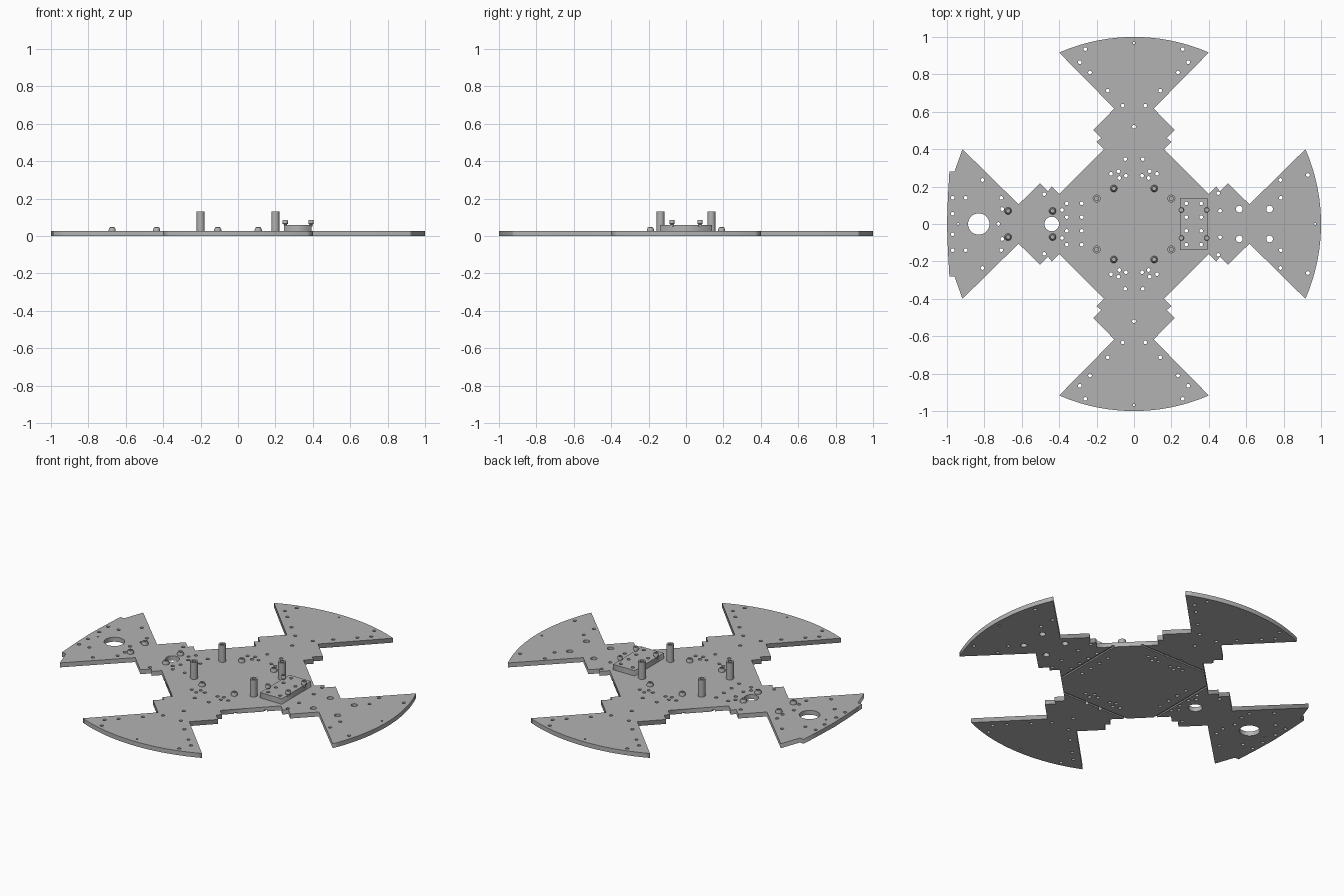
import bpy, bmesh
from math import sin, cos, pi, asin, radians
from mathutils import Matrix

if "Cube" in bpy.data.objects:
    bpy.data.objects.remove(bpy.data.objects["Cube"])

THICK = 0.027
grey = bpy.data.materials.new("plain grey")
grey.use_nodes = True
colour = (0.45, 0.45, 0.45, 1)
grey.diffuse_color = colour
grey.node_tree.nodes["Principled BSDF"].inputs["Base Color"].default_value = colour


def circle(x, y, r, n=14):
    return [(x + r * cos(2 * pi * i / n), y + r * sin(2 * pi * i / n)) for i in range(n)]


def sheet(name, outline, holes, z0, z1):
    """Flat plate with holes, filled from closed outlines."""
    cu = bpy.data.curves.new(name, 'CURVE')
    cu.dimensions = '2D'
    cu.fill_mode = 'BOTH'
    cu.extrude = (z1 - z0) / 2
    for loop in [outline] + holes:
        s = cu.splines.new('POLY')
        s.points.add(len(loop) - 1)
        for p, (x, y) in zip(s.points, loop):
            p.co = (x, y, 0, 1)
        s.use_cyclic_u = True
    tmp = bpy.data.objects.new(name + "_curve", cu)
    bpy.context.collection.objects.link(tmp)
    deps = bpy.context.evaluated_depsgraph_get()
    me = bpy.data.meshes.new_from_object(tmp.evaluated_get(deps))
    bpy.data.objects.remove(tmp)
    bm = bmesh.new()
    bm.from_mesh(me)
    bmesh.ops.remove_doubles(bm, verts=bm.verts, dist=0.0001)
    bmesh.ops.recalc_face_normals(bm, faces=bm.faces)
    bmesh.ops.translate(bm, verts=bm.verts, vec=(0, 0, (z0 + z1) / 2))
    return finish(name, bm, me)


def finish(name, bm, me=None):
    me = me or bpy.data.meshes.new(name)
    bm.to_mesh(me)
    bm.free()
    me.materials.clear()
    me.materials.append(grey)
    ob = bpy.data.objects.new(name, me)
    bpy.context.collection.objects.link(ob)
    return ob


def lathe(name, x, y, profile, n=20):
    """Turned part from (radius, height) pairs."""
    bm = bmesh.new()
    rings = [[bm.verts.new((px, py, z)) for px, py in circle(x, y, r, n)] for r, z in profile]
    for a, b in zip(rings, rings[1:]):
        for i in range(n):
            j = (i + 1) % n
            bm.faces.new((a[i], a[j], b[j], b[i]))
    bm.faces.new(rings[-1])
    bm.faces.new(rings[0][::-1])
    ob = finish(name, bm)
    bpy.context.view_layer.objects.active = ob
    bpy.ops.object.select_all(action='DESELECT')
    ob.select_set(True)
    bpy.ops.object.shade_smooth_by_angle(angle=radians(35))
    return ob


# Outline: one stepped fan arm, turned four times; the left rim has a shallow tab
half_arm = [(0.4, 0.16), (0.44, 0.2), (0.46, 0.175), (0.503, 0.218), (0.617, 0.105)]
rim = asin(0.4)
outline = []
for k in range(4):
    if k == 2:
        arc = [(0.917, -0.4), (0.96, -0.28), (0.987, -0.28), (0.995, -0.14),
               (1, 0), (0.995, 0.14), (0.987, 0.28), (0.96, 0.28), (0.917, 0.4)]
    else:
        arc = [(cos(t), sin(t)) for t in (rim * (i / 12 - 1) for i in range(25))]
    arm = [(x, -y) for x, y in half_arm] + arc + half_arm[::-1]
    c, s = cos(k * pi / 2), sin(k * pi / 2)
    outline += [(x * c - y * s, x * s + y * c) for x, y in arm]

# Holes, given on one side and mirrored
both_arms = [(0.26, 0.935), (0.29, 0.865), (0.235, 0.81), (0.14, 0.713), (0.06, 0.633),
             (0.047, 0.347), (0.123, 0.268), (0.083, 0.282), (0.078, 0.246), (0.043, 0.258)]
sides = [(0.45, 0.165), (0.46, 0.07), (0.785, 0.14), (0.783, 0.235), (0.93, 0.262),
         (-0.81, 0.235), (-0.71, 0.14), (-0.705, 0.08), (-0.48, 0.16), (-0.9, 0.14),
         (-0.97, 0.14), (-0.97, 0.055), (-0.385, 0.075)]
grid = [(x, y) for x in (0.28, 0.36) for y in (-0.11, -0.037, 0.037, 0.11)]
spots = [(sx * x, sy * y) for x, y in both_arms for sx in (1, -1) for sy in (1, -1)]
spots += [(x, sy * y) for x, y in sides for sy in (1, -1)]
spots += grid + [(-x, y) for x, y in grid]
spots += [(0, 0.52), (0, -0.52), (-0.725, 0)]
holes = [circle(x, y, 0.01) for x, y in spots]
holes += [circle(x, y, 0.006) for x, y in [(0, 0.968), (0, -0.968), (0.968, 0), (-0.94, 0)]]
holes += [circle(x, y, 0.018, 20) for x in (0.563, 0.725) for y in (-0.08, 0.08)]
holes += [circle(-0.83, 0, 0.057, 40), circle(-0.44, 0, 0.039, 32)]
plate = sheet("base_plate", outline, holes, 0, THICK)

# Fold grooves across the underside of each arm
bm = bmesh.new()
for k in range(4):
    box = bmesh.ops.create_cube(bm, size=1, matrix=Matrix.Rotation(k * pi / 2, 4, 'Z')
                                @ Matrix.Translation((0.338, 0, 0))
                                @ Matrix.Diagonal((0.013, 0.6, 0.016, 1)))
cutter = finish("groove_cutter", bm)
cutter.hide_render = True
cutter.hide_viewport = True
cut = plate.modifiers.new("grooves", 'BOOLEAN')
cut.operation = 'DIFFERENCE'
cut.solver = 'EXACT'
cut.use_self = True
cut.object = cutter
deps = bpy.context.evaluated_depsgraph_get()
grooved = bpy.data.meshes.new_from_object(plate.evaluated_get(deps))
plate.modifiers.clear()
plate.data = grooved
bpy.data.objects.remove(cutter)

# Raised block on the right arm, with its four pegs
sheet("mount_block", [(0.247, -0.14), (0.392, -0.14), (0.392, 0.14), (0.247, 0.14)],
      [circle(x, y, 0.01) for x, y in grid], THICK, 0.06)
for x in (0.253, 0.39):
    for y in (-0.075, 0.075):
        lathe("block_peg", x, y, [(0.008, 0.05), (0.008, 0.062), (0.014, 0.066), (0.014, 0.083),
                                  (0.012, 0.086), (0.007, 0.086), (0.007, 0.078)])

# Four tall standoffs with bored tops
for x in (-0.2, 0.2):
    for y in (-0.136, 0.136):
        lathe("standoff", x, y, [(0.021, THICK), (0.021, 0.13), (0.011, 0.13), (0.011, 0.1)])

# Low screw heads with a hexagonal-looking socket
heads = [(x, y) for x in (-0.673, -0.435) for y in (-0.07, 0.07)]
heads += [(x, y) for x in (-0.108, 0.108) for y in (-0.19, 0.19)]
for x, y in heads:
    lathe("screw_head", x, y, [(0.019, THICK), (0.019, 0.034), (0.014, 0.046),
                               (0.009, 0.048), (0.009, 0.038)])
